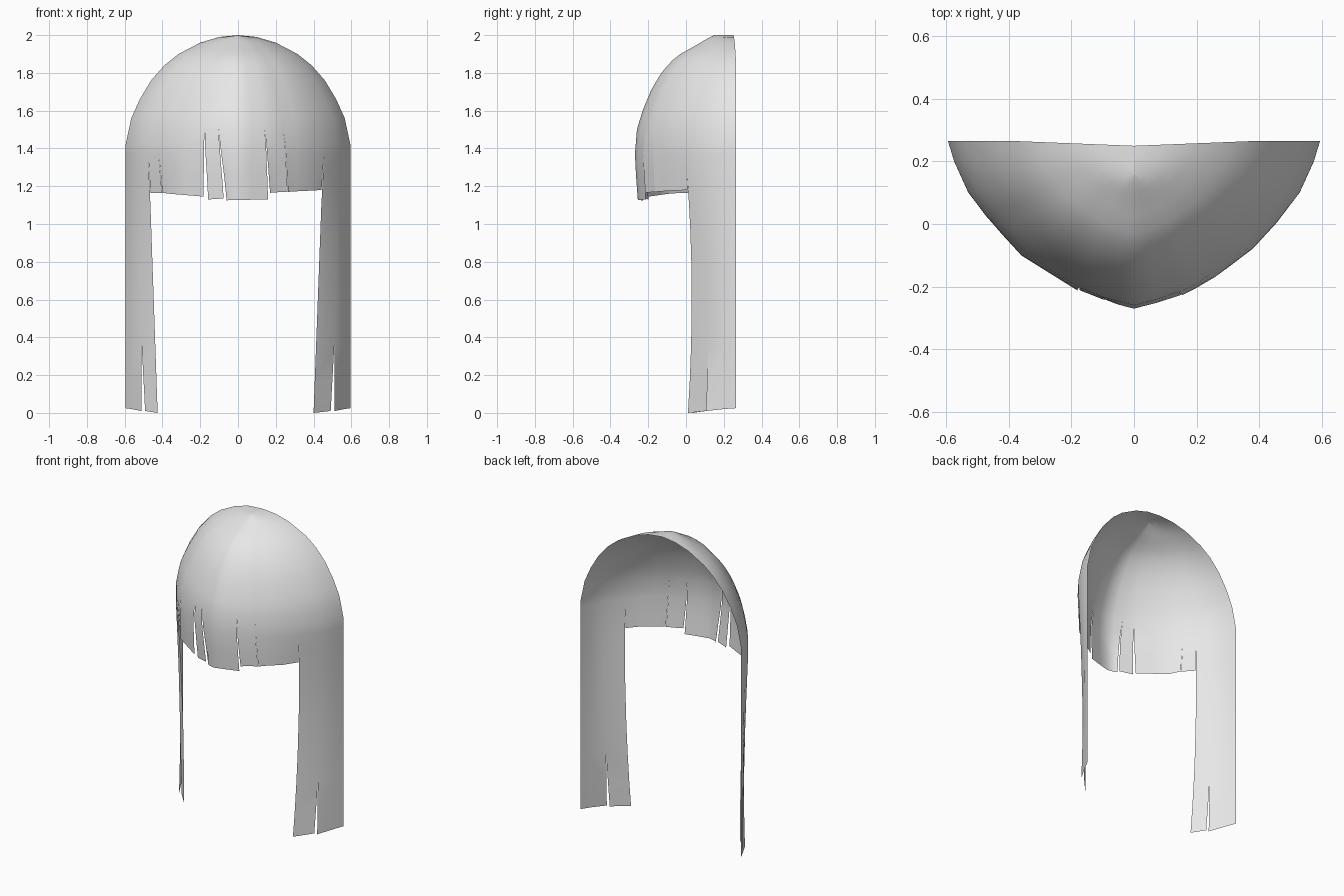
import bpy, bmesh

if "Cube" in bpy.data.objects:
    bpy.data.objects.remove(bpy.data.objects["Cube"])

def lerp_table(table, t):
    """Piecewise linear lookup in ascending (key, value) pairs."""
    if t <= table[0][0]:
        return table[0][1]
    for (a, va), (b, vb) in zip(table, table[1:]):
        if t <= b:
            return va + (vb - va) * (t - a) / (b - a)
    return table[-1][1]

BACK, HALF = 0.25, 0.595
# plan outline: depth by distance from the middle
OUTLINE = [(0, -.27), (.1, -.245), (.2, -.205), (.26, -.165), (.36, -.105),
           (.46, 0), (.53, .09), (.57, .17), (.595, .25)]
# half width and front depth by height
WIDTH = [(1.42, .595), (1.56, .565), (1.66, .52), (1.76, .46), (1.84, .39),
         (1.9, .315), (1.96, .2), (1.99, .1), (2, 0)]
FRONT = [(1.13, -.255), (1.35, -.272), (1.5, -.26), (1.6, -.23), (1.72, -.18), (1.8, -.13),
         (1.86, -.08), (1.9, -.03), (1.95, .06), (1.98, .11), (2, .15)]

COLS = [-.595, -.575, -.53, -.475, -.42, -.36, -.27, -.18, -.105, -.05, 0, .07,
        .145, .2, .245, .31, .38, .455, .53, .575, .595]
# slits: column x -> (top height, sideways drift, gap)
SLITS = {-.53: (.36, 0, .02), -.475: (1.37, .01, .004), -.42: (1.37, .02, .003),
         -.18: (1.5, .01, .024), -.105: (1.5, .037, .016), .145: (1.5, .02, .012),
         .245: (1.5, .02, .003), .455: (1.37, -.012, .004), .53: (.36, 0, .022)}
# lower end heights of each strand, left and right corner
ENDS = [(.025, .01), (.01, 0), (1.165, 1.165), (1.165, 1.145), (1.13, 1.135),
        (1.125, 1.13), (1.165, 1.17), (1.17, 1.18), (0, .01), (.01, .025)]
DOME = [2, 1.99, 1.975, 1.96, 1.93, 1.9, 1.87, 1.84, 1.8, 1.76, 1.71, 1.66, 1.61, 1.56, 1.5,
        1.42, 1.37, 1.25]
LOCK = [1.1, .95, .8, .55, .36, .17]

def surface_point(x, z):
    s = x / HALF
    y = lerp_table(OUTLINE, abs(x))
    depth = (BACK - y) / (BACK + .27)
    px = lerp_table(WIDTH, z) * s
    py = BACK + (lerp_table(FRONT, z) - BACK) * depth
    py += .016 * min(1, abs(px) / .4) * (1 - depth)      # slightly wavy rear rim
    if z < 1.2:                                            # side locks lean inward
        inner = max(0, min(1, (BACK - y) / .25))
        if abs(x) > .45:
            k = 1 - z / 1.2
            px -= (1 if x > 0 else -1) * .045 * k * inner
            py += .08 * k * (1 - k) * inner
    return px, py, z

bm = bmesh.new()
verts = {}

def vert(col, row, z, side):
    x = COLS[col]
    offset, split = 0, ''
    if x in SLITS:
        top, drift, gap = SLITS[x]
        if z < top - 1e-4:
            end = 0 if top < 1 else 1.15
            k = min(1, (top - z) / (top - end))
            offset, split = k * (drift + side * gap / 2), side
    key = (col, row, split)
    if key not in verts:
        px, py, pz = surface_point(x, z)
        verts[key] = bm.verts.new((px + offset, py, pz))
    return verts[key]

# strips of faces, grouped into strands between slits
cuts = [0] + [i for i, x in enumerate(COLS) if x in SLITS] + [len(COLS) - 1]
for (zl, zr), a, b in zip(ENDS, cuts, cuts[1:]):
    rows = DOME + (LOCK if zl < .5 else [])
    for c in range(a, b):
        def height(col, r):
            if r < len(rows):
                return rows[r]
            f = (COLS[col] - COLS[a]) / (COLS[b] - COLS[a])
            return zl + (zr - zl) * f
        for r in range(len(rows)):
            bm.faces.new((vert(c, r + 1, height(c, r + 1), 1),
                          vert(c + 1, r + 1, height(c + 1, r + 1), -1),
                          vert(c + 1, r, height(c + 1, r), -1),
                          vert(c, r, height(c, r), 1)))

# close the crown seam
crown = [v for v in bm.verts if v.co.z > 1.9999]
bmesh.ops.remove_doubles(bm, verts=crown, dist=.002)
for f in bm.faces:
    f.smooth = True

mesh = bpy.data.meshes.new("front_hair")
bm.to_mesh(mesh)
bm.free()
grey = bpy.data.materials.new("light_grey")
grey.diffuse_color = (.8, .8, .8, 1)
grey.use_nodes = True
grey.node_tree.nodes["Principled BSDF"].inputs["Base Color"].default_value = grey.diffuse_color
mesh.materials.append(grey)
hair = bpy.data.objects.new("front_hair", mesh)
bpy.context.collection.objects.link(hair)
